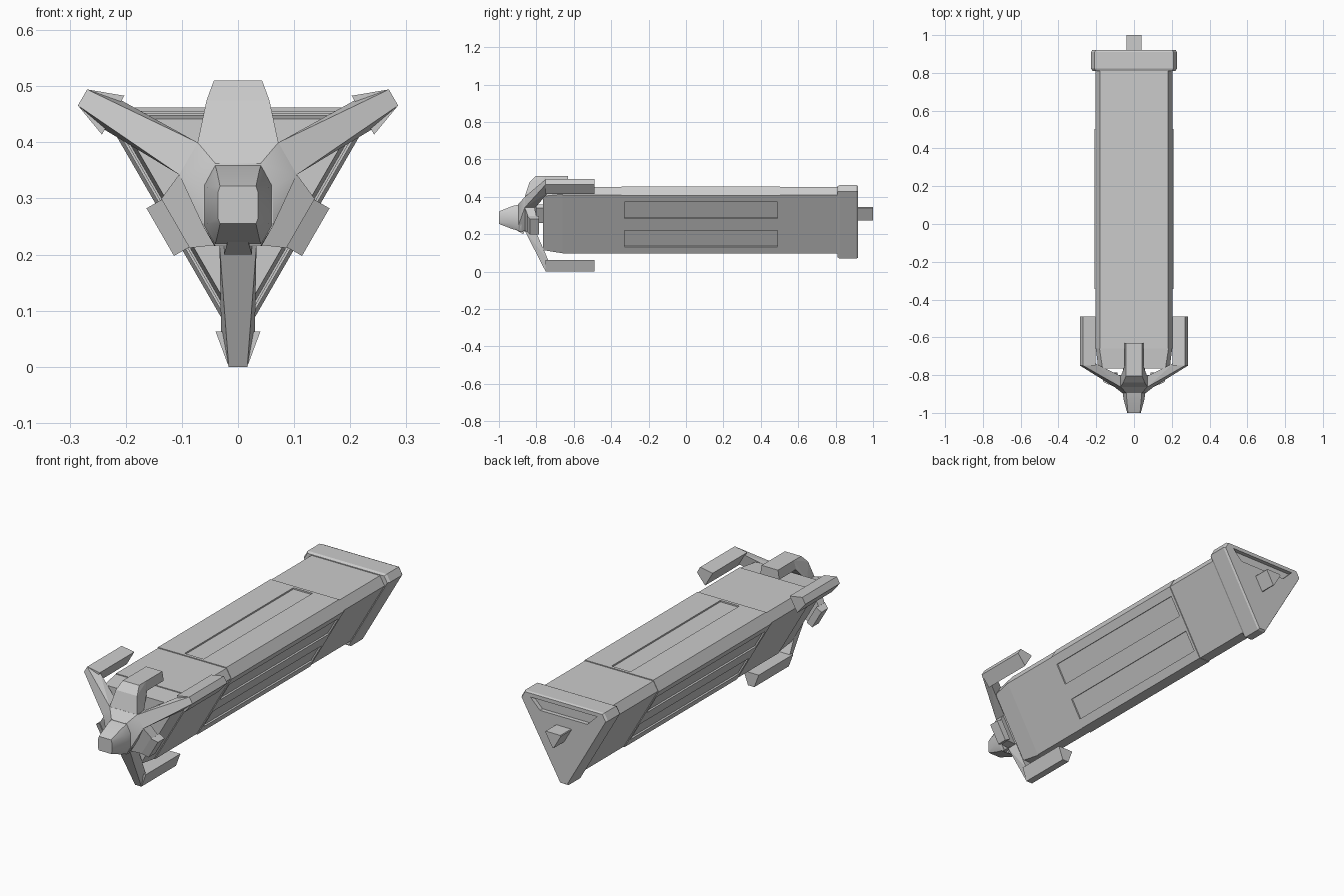
import bpy, bmesh
from math import sin, cos, radians

if "Cube" in bpy.data.objects:
    bpy.data.objects.remove(bpy.data.objects["Cube"])

ZC = 0.32                      # height of the three-fold axis
FACES = (90, -30, 210)         # directions of the flat sides
CORNERS = (30, 150, 270)       # directions of the blunt edges


def place(u, y, r, deg):
    """Tangent offset u, length y, radius r in a direction around the axis."""
    a = radians(deg)
    return (r * cos(a) + u * sin(a), y, ZC + r * sin(a) - u * cos(a))


def hull(name, pts, smooth=False):
    """Convex solid around a handful of points."""
    bm = bmesh.new()
    for p in pts:
        bm.verts.new(p)
    res = bmesh.ops.convex_hull(bm, input=bm.verts[:])
    junk = [v for v in bm.verts if not v.link_faces]
    bmesh.ops.delete(bm, geom=junk, context='VERTS')
    bmesh.ops.dissolve_limit(bm, angle_limit=radians(1), verts=bm.verts[:], edges=bm.edges[:])
    bmesh.ops.recalc_face_normals(bm, faces=bm.faces[:])
    me = bpy.data.meshes.new(name)
    bm.to_mesh(me)
    bm.free()
    ob = bpy.data.objects.new(name, me)
    bpy.context.collection.objects.link(ob)
    if smooth:
        bpy.ops.object.select_all(action='DESELECT')
        ob.select_set(True)
        bpy.context.view_layer.objects.active = ob
        bpy.ops.object.shade_smooth_by_angle(angle=radians(35))
    return ob


def strip(name, sections, deg, smooth=False):
    """Solid from rows (half width, y, radius) in one radial direction."""
    return hull(name, [place(s * w, y, r, deg) for w, y, r in sections for s in (-1, 1)], smooth)


def prism(name, *rings):
    """Blunt-edged triangular prism; rings are (y, side radius, corner radius)."""
    pts = []
    for y, d, c in rings:
        w = (d - c * 0.5) / 0.866
        pts += [place(s * w, y, c, a) for a in CORNERS for s in (-1, 1)]
    return hull(name, pts)


def cut(ob, cutter):
    cutter.hide_render = True
    cutter.hide_set(True)
    cutter.display_type = 'WIRE'
    m = ob.modifiers.new('cut', 'BOOLEAN')
    m.object = cutter
    m.operation = 'DIFFERENCE'
    m.solver = 'EXACT'


# Hull sections
prism('front_cap', (-0.765, 0.122, 0.205), (-0.66, 0.128, 0.222))
prism('fore_hull', (-0.66, 0.132, 0.222), (-0.345, 0.132, 0.222))
mid = prism('middle_hull', (-0.345, 0.136, 0.224), (0.503, 0.136, 0.224))
prism('aft_hull', (0.503, 0.132, 0.222), (0.815, 0.132, 0.222))

# Long recessed panels: one on top, two on each lower side
for deg in FACES:
    for off in ((0,) if deg == 90 else (-0.088, 0.088)):
        pts = [place(off + u, y, r, deg) for u in (-0.05, 0.05)
               for y in (-0.33, 0.488) for r in (0.129, 0.2)]
        cut(mid, hull('panel_cutter', pts))

# Stern flange with a shallow pocket, and the tail stub
flange = prism('stern_flange', (0.81, 0.136, 0.243), (0.822, 0.142, 0.251),
               (0.91, 0.142, 0.251), (0.92, 0.138, 0.245))
cut(flange, strip('pocket_cutter', [(w, y, r) for w, r in ((0.175, 0.12), (0.125, 0.07))
                                    for y in (0.9, 0.95)], 90))
prism('tail_stub', (0.9, 0.025, 0.046), (1.0, 0.025, 0.046))

# Shaft joining the claw to the hull
prism('claw_shaft', (-0.83, 0.04, 0.06), (-0.75, 0.04, 0.06))


def octagon(y, w, w2, z0, z1, z2, z3):
    """Chamfered ring: side half width w, top half width w2."""
    return [(s * a, y, z) for s in (-1, 1)
            for a, z in ((w2, z0), (w, z1), (w, z2), (w2, z3))]


# Claw hub blending into the nose
hub = octagon(-0.895, 0.062, 0.04, 0.215, 0.25, 0.32, 0.362)
hub += [place(s * 0.033, y, 0.102, a) for a in CORNERS for s in (-1, 1) for y in (-0.862, -0.8)]
hull('claw_hub', hub, True)
hull('nose', octagon(-0.88, 0.062, 0.042, 0.215, 0.25, 0.325, 0.362)
     + octagon(-0.93, 0.055, 0.038, 0.228, 0.255, 0.32, 0.35)
     + octagon(-1.0, 0.036, 0.032, 0.255, 0.265, 0.31, 0.322), True)
hull('chin', [(s * w, y, z) for s in (-1, 1)
              for w, y, z in ((0.025, -0.87, 0.2), (0.014, -0.93, 0.235), (0.025, -0.85, 0.24))])

# Three claw arms, each with a backward prong
for deg in CORNERS:
    strip('claw_arm', [(0.033, -0.862, 0.102), (0.033, -0.81, 0.09), (0.0165, -0.75, 0.32),
                       (0.0165, -0.72, 0.315), (0.03, -0.735, 0.262)], deg)
    strip('claw_prong', [(w, y, r) for y in (-0.75, -0.49)
                         for w, r in ((0.0165, 0.32), (0.04, 0.257))], deg)

# Top hook: sloping root and a flat blade reaching back over the hull
strip('hook_root', [(0.072, -0.862, 0.08), (0.072, -0.81, 0.08), (0.056, -0.838, 0.155),
                    (0.043, -0.805, 0.19), (0.05, -0.755, 0.145), (0.043, -0.75, 0.19)], 90)
strip('hook_blade', [(w, y, r) for y in (-0.79, -0.63)
                     for w, r in ((0.043, 0.19), (0.05, 0.147))], 90)

# Short side tabs with thick ends
for deg in FACES[1:]:
    strip('side_tab', [(0.072, -0.862, 0.08), (0.072, -0.81, 0.08),
                       (0.05, -0.845, 0.13), (0.05, -0.8, 0.13)], deg)
    strip('side_tab_end', [(0.049, -0.85, 0.128), (0.049, -0.785, 0.128),
                           (0.049, -0.835, 0.16), (0.049, -0.785, 0.16)], deg)
